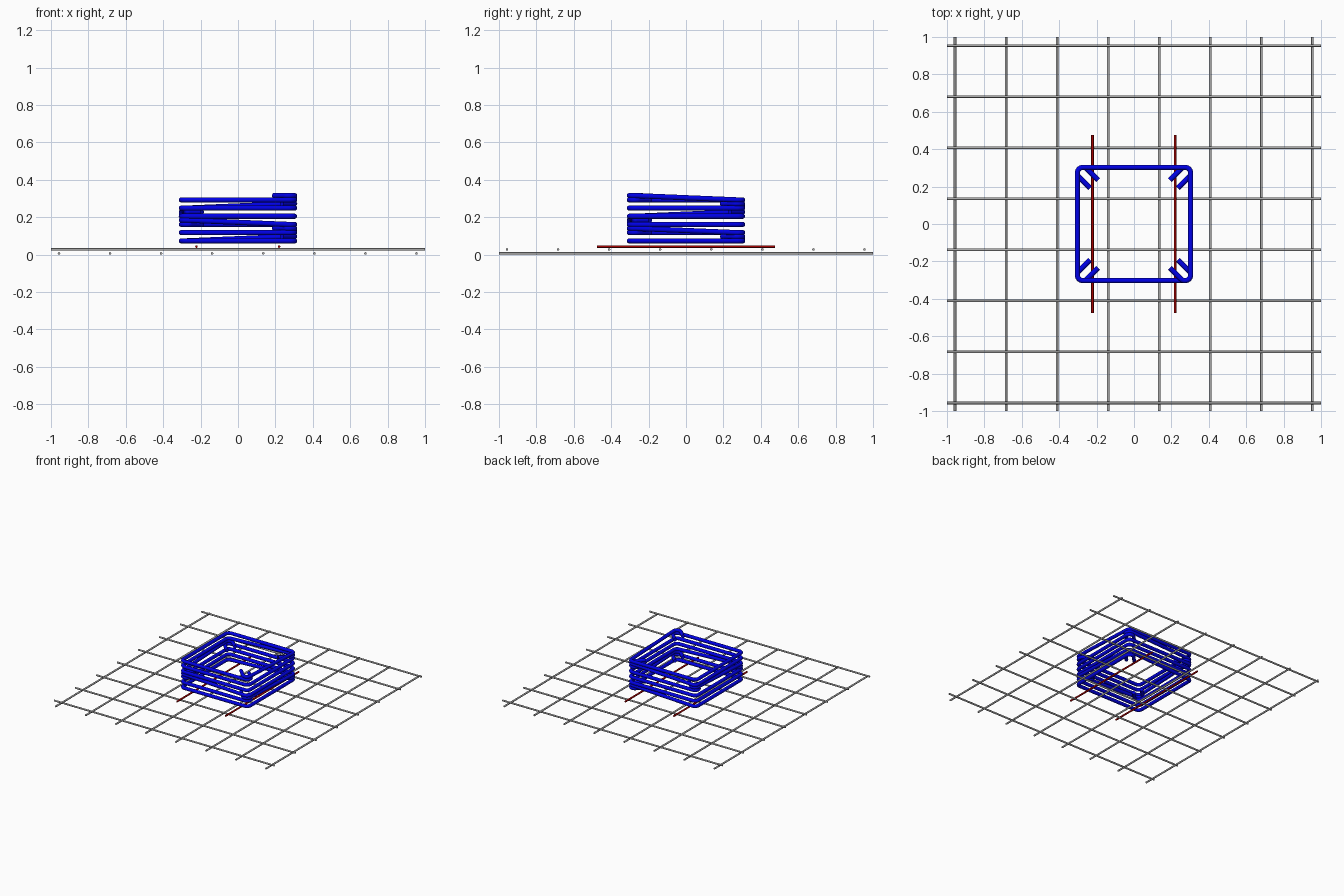
import bpy
from math import cos, sin, radians, sqrt

cube = bpy.data.objects.get("Cube")
if cube:
    bpy.data.objects.remove(cube, do_unlink=True)


def material(name, rgb):
    m = bpy.data.materials.new(name)
    m.use_nodes = True
    m.diffuse_color = (*rgb, 1)
    m.node_tree.nodes["Principled BSDF"].inputs["Base Color"].default_value = (*rgb, 1)
    return m


blue = material("blue steel", (0, 0, 0.8))
red = material("dark red steel", (0.4, 0, 0))
grey = material("grey steel", (0.43, 0.43, 0.43))


def bar(name, points, radius, mat, sides=2):
    """Round bar swept along a path, capped at both ends."""
    curve = bpy.data.curves.new(name, "CURVE")
    curve.dimensions = "3D"
    curve.bevel_depth = radius
    curve.bevel_resolution = sides
    curve.use_fill_caps = True
    spline = curve.splines.new("POLY")
    spline.points.add(len(points) - 1)
    for p, co in zip(spline.points, points):
        p.co = (*co, 1)
    curve.materials.append(mat)
    obj = bpy.data.objects.new(name, curve)
    bpy.context.collection.objects.link(obj)
    bpy.ops.object.select_all(action="DESELECT")
    obj.select_set(True)
    bpy.context.view_layer.objects.active = obj
    bpy.ops.object.convert(target="MESH")
    bpy.ops.object.shade_smooth_by_angle(angle=radians(50))


# Ground mat: bars along y below, bars along x above
THIN = 0.007
for i in range(8):
    t = -0.957 + i * 0.273
    bar(f"mat_lower_bar_{i + 1}", [(t, -1, THIN), (t, 1, THIN)], THIN, grey)
    bar(f"mat_upper_bar_{i + 1}", [(-1, t, 0.028), (1, t, 0.028)], THIN, grey)

# Two support bars under the cage
for side, x in (("left", 0.22), ("right", -0.222)):
    bar(f"support_bar_{side}", [(x, -0.475, 0.043), (x, 0.475, 0.043)], THIN, red)

# Square stirrups with hooked ends that pass over each other at one corner
HALF, BEND, TAIL, RISE = 0.303, 0.03, 0.085, 0.023
C = HALF - BEND


def arc(cx, cy, start, end, z, steps):
    angles = [radians(start + (end - start) * i / steps) for i in range(steps + 1)]
    return [(cx + BEND * cos(a), cy + BEND * sin(a), z) for a in angles]


def stirrup_path(z):
    d = TAIL / sqrt(2)
    first = arc(C, -C, 45, -90, z, 9)
    last = arc(C, -C, 0, -135, z + RISE, 9)
    x, y, _ = first[0]
    path = [(x - d, y + d, z)] + first
    path += arc(-C, -C, -90, -180, z, 6)
    path += arc(-C, C, -180, -270, z, 6)
    path += arc(C, C, -270, -360, z, 6)
    x, y, top = last[-1]
    return path + last + [(x - d, y + d, top)]


# Each stirrup turns a quarter clockwise from the one below
for i in range(6):
    a = radians(90 - 90 * i)
    path = [(x * cos(a) - y * sin(a), x * sin(a) + y * cos(a), z)
            for x, y, z in stirrup_path(0.074 + i * 0.0438)]
    bar(f"stirrup_{i + 1}", path, 0.0138, blue, 4)
